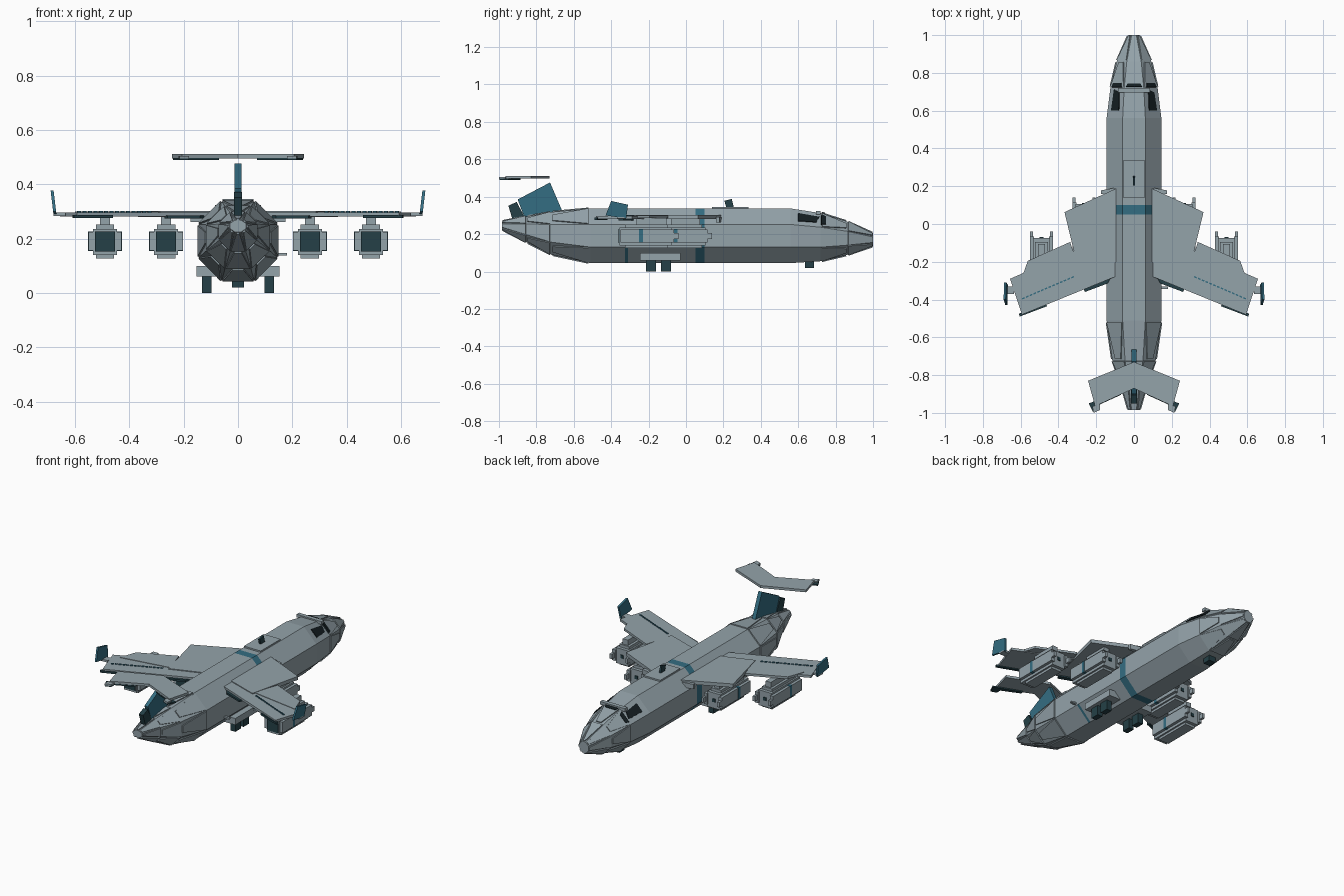
import bpy, bmesh, math
from mathutils import Vector

if "Cube" in bpy.data.objects:
    bpy.data.objects.remove(bpy.data.objects["Cube"], do_unlink=True)


def material(name, rgb):
    m = bpy.data.materials.new(name)
    m.use_nodes = True
    m.diffuse_color = (*rgb, 1)
    bsdf = next(n for n in m.node_tree.nodes if n.type == 'BSDF_PRINCIPLED')
    bsdf.inputs["Base Color"].default_value = (*rgb, 1)
    return m


GREY = material("hull grey", (0.296, 0.366, 0.402))
TEAL = material("teal", (0.034, 0.155, 0.225))
DARK = material("dark teal", (0.018, 0.051, 0.063))
BLACK = material("window black", (0.007, 0.013, 0.016))


def finish(name, bm, mats, mirror=False):
    bmesh.ops.recalc_face_normals(bm, faces=bm.faces)
    me = bpy.data.meshes.new(name)
    bm.to_mesh(me)
    bm.free()
    for m in mats:
        me.materials.append(m)
    ob = bpy.data.objects.new(name, me)
    bpy.context.collection.objects.link(ob)
    if mirror:
        ob.modifiers.new("mirror", 'MIRROR').use_mirror_merge = False
    return ob


def hull(bm, low, high):
    """Closed solid between two matching outlines."""
    a = [bm.verts.new(p) for p in low]
    b = [bm.verts.new(p) for p in high]
    n = len(a)
    bm.faces.new(a)
    bm.faces.new(b)
    for i in range(n):
        bm.faces.new((a[i], a[(i + 1) % n], b[(i + 1) % n], b[i]))


def slab(name, pts, z0, z1, mat, mirror=True):
    """Plan outline (x, y) raised from z0 to z1."""
    bm = bmesh.new()
    hull(bm, [(x, y, z0) for x, y in pts], [(x, y, z1) for x, y in pts])
    return finish(name, bm, [mat], mirror)


def fin(name, pts, x0, x1, mat, mirror=False, lean=0.0):
    """Side outline (y, z) widened from x0 to x1, leaning outwards with height."""
    zb = min(z for _, z in pts)
    bm = bmesh.new()
    hull(bm, *[[(x + lean * (z - zb), y, z) for y, z in pts] for x in (x0, x1)])
    return finish(name, bm, [mat], mirror)


def box(name, x0, x1, y0, y1, z0, z1, mat, mirror=True):
    return slab(name, [(x0, y0), (x1, y0), (x1, y1), (x0, y1)], z0, z1, mat, mirror)


# Fuselage: octagon stations (y, half width, bottom, top)
BODY = (0.145, 0.045, 0.337)
STATIONS = [(-0.985, 0.030, 0.225, 0.268), (-0.85, 0.068, 0.155, 0.295), (-0.72, 0.115, 0.09, 0.318),
            (-0.51, *BODY), (-0.325, *BODY), (-0.31, *BODY), (0.05, *BODY), (0.10, *BODY), (0.56, *BODY),
            (0.72, 0.125, 0.055, 0.312), (0.86, 0.092, 0.088, 0.268), (1.0, 0.030, 0.135, 0.205)]


def ring(s):
    y, w, zb, zt = s
    k = 1 / math.cos(math.pi / 8)
    ang = [math.pi / 8 + math.pi / 4 * i for i in range(8)]
    return [Vector((w * k * math.cos(a), y, (zb + zt) / 2 + (zt - zb) / 2 * k * math.sin(a))) for a in ang]


RINGS = [ring(s) for s in STATIONS]
bm = bmesh.new()
rows = [[bm.verts.new(p) for p in r] for r in RINGS]
bm.faces.new(rows[0])
bm.faces.new(rows[-1])
for s in range(len(rows) - 1):
    for i in range(8):
        j = (i + 1) % 8
        f = bm.faces.new((rows[s][i], rows[s][j], rows[s + 1][j], rows[s + 1][i]))
        # full stripe behind the nose, half stripe on the lower flanks
        f.material_index = int(s == 6 or (s == 4 and i in (4, 6)))
finish("fuselage", bm, [GREY, TEAL])


def facet_plates(name, items, mat, thick=0.006):
    """Plates on hull facets: (station, facet, four (across, along) corners)."""
    bm = bmesh.new()
    for s, i, corners in items:
        a, b = RINGS[s][i], RINGS[s][(i + 1) % 8]
        c, d = RINGS[s + 1][i], RINGS[s + 1][(i + 1) % 8]
        n = (b - a).cross(c - a).normalized()
        centre = Vector((0, a.y, sum(p.z for p in RINGS[s]) / 8))
        if n.dot(a - centre) < 0:
            n = -n
        pts = [a.lerp(b, u).lerp(c.lerp(d, u), v) for u, v in corners]
        hull(bm, [p - n * 0.004 for p in pts], [p + n * thick for p in pts])
    finish(name, bm, [mat])


# Wedge armour on nose and tail
WIDE_AFT = [(0.02, 0.05), (0.98, 0.05), (0.72, 0.97), (0.28, 0.97)]
WIDE_FORE = [(0.28, 0.03), (0.72, 0.03), (0.98, 0.95), (0.02, 0.95)]
facet_plates("nose_armour", [(s, i, WIDE_AFT) for s in (9, 10) for i in range(8)], GREY)
facet_plates("tail_armour", [(s, i, WIDE_FORE) for s in (0, 1, 2) for i in range(8)], GREY)

# Cockpit glazing
facet_plates("windshield", [(9, 1, [(0.08, 0.03), (0.92, 0.03), (0.85, 0.15), (0.15, 0.15)])], BLACK, 0.009)
pane = [(0.25, 0.25), (0.75, 0.25), (0.7, 0.95), (0.3, 0.85)]
facet_plates("side_windows", [(8, 0, pane), (8, 2, pane)], BLACK, 0.004)
slit = [(0.15, 0.02), (0.85, 0.02), (0.8, 0.18), (0.2, 0.18)]
facet_plates("quarter_windows", [(9, 0, slit), (9, 2, slit)], BLACK, 0.009)
box("cockpit_brow", -0.085, 0.085, 0.695, 0.72, 0.305, 0.324, GREY, False)

# Roof plate and antenna
box("roof_plate", -0.058, 0.058, 0.14, 0.335, 0.33, 0.346, GREY, False)
fin("antenna", [(0.215, 0.345), (0.255, 0.345), (0.245, 0.388), (0.205, 0.378)], -0.006, 0.006, DARK)
box("side_probe", 0.14, 0.18, -0.345, -0.33, 0.138, 0.148, GREY, False)

# Wings
slab("inner_wing", [(0.09, 0.19), (0.368, 0.063), (0.288, -0.27), (0.09, -0.2)], 0.28, 0.302, GREY)
slab("wing_root_glove", [(0.09, 0.16), (0.175, 0.16), (0.175, 0.178), (0.11, 0.19), (0.09, 0.19)],
     0.262, 0.292, GREY)
slab("middle_wing", [(0.338, -0.095), (0.562, -0.195), (0.60, -0.30), (0.29, -0.25)], 0.286, 0.3, GREY)
slab("outer_wing", [(0.09, -0.07), (0.28, -0.125), (0.656, -0.29), (0.593, -0.48), (0.09, -0.275)],
     0.282, 0.297, GREY)
slab("flap", [(0.12, -0.28), (0.27, -0.335), (0.26, -0.36), (0.14, -0.315)], 0.274, 0.285, DARK)
slab("aileron", [(0.47, -0.42), (0.61, -0.475), (0.605, -0.49), (0.46, -0.435)], 0.276, 0.288, DARK)
bm = bmesh.new()
for i in range(14):  # dashed hinge line
    x = 0.32 + 0.02 * i
    y = -0.275 - 0.43 * (x - 0.32)
    outline = [(x, y), (x + 0.013, y - 0.006), (x + 0.011, y - 0.013), (x - 0.002, y - 0.007)]
    hull(bm, [(a, b, 0.294) for a, b in outline], [(a, b, 0.302) for a, b in outline])
finish("hinge_line", bm, [TEAL], True)

# Winglets
fin("winglet", [(-0.43, 0.3), (-0.40, 0.377), (-0.31, 0.357), (-0.32, 0.283)], 0.668, 0.679, TEAL, True, 0.12)
box("winglet_mount", 0.635, 0.68, -0.37, -0.33, 0.283, 0.296, GREY)

# Engines: (centre x, rear y, front y)
for label, cx, y0, y1 in (("inner", 0.265, -0.17, 0.135), ("outer", 0.49, -0.355, -0.045)):
    def part(name, x0, x1, ya, yb, z0, z1, mat=GREY):
        box(label + "_engine_" + name, cx + x0, cx + x1, ya, yb, z0, z1, mat)
    part("core", -0.044, 0.044, y0, y1 - 0.03, 0.14, 0.235)
    part("keel", -0.034, 0.034, y0 + 0.03, y1 - 0.05, 0.126, 0.145)
    part("spine", -0.034, 0.034, y0 + 0.03, y1 - 0.05, 0.23, 0.252)
    part("pylon", -0.018, 0.018, y0 + 0.09, y1 - 0.06, 0.245, 0.285)
    part("exhaust", -0.037, 0.037, y0 - 0.006, y0 + 0.01, 0.153, 0.226, DARK)
    part("intake_hub", -0.01, 0.01, y1 - 0.032, y1 - 0.025, 0.18, 0.2, DARK)
    part("stripe", -0.063, 0.063, y0 + 0.105, y0 + 0.125, 0.154, 0.226, TEAL)
    for side in (-1, 1):
        a, b = sorted((side * 0.04, side * 0.0615))
        part("side_rail", a, b, y0 + 0.005, y1 - 0.02, 0.156, 0.224)
        a, b = sorted((side * 0.046, side * 0.0615))
        part("rail_tip", a, b, y1 - 0.02, y1 + 0.005, 0.175, 0.205)

# Tail
fin("tail_fin", [(-0.86, 0.28), (-0.90, 0.385), (-0.727, 0.476), (-0.66, 0.32)], -0.012, 0.012, TEAL)
fin("rudder", [(-0.925, 0.27), (-0.95, 0.352), (-0.905, 0.372), (-0.86, 0.285)], -0.015, 0.015, DARK)
slab("tailplane", [(0, -0.73), (0.243, -0.83), (0.206, -0.965), (0, -0.87), (-0.206, -0.965), (-0.243, -0.83)],
     0.496, 0.511, GREY, False)
slab("elevator", [(0.07, -0.885), (0.24, -0.95), (0.215, -0.998), (0.18, -0.985), (0.18, -0.955), (0.07, -0.905)],
     0.489, 0.497, DARK)
slab("elevator_tip", [(0.18, -0.955), (0.22, -0.965), (0.215, -1.0), (0.18, -0.985)], 0.495, 0.505, GREY)

# Landing gear
box("gear_sponson", 0.06, 0.153, -0.245, -0.03, 0.06, 0.1, GREY)
for n, y in (("rear", -0.187), ("front", -0.107)):
    box(n + "_main_wheel", 0.098, 0.132, y - 0.027, y + 0.027, 0.0, 0.062, DARK)
box("nose_wheel", -0.023, 0.023, 0.635, 0.685, 0.02, 0.065, DARK, False)
